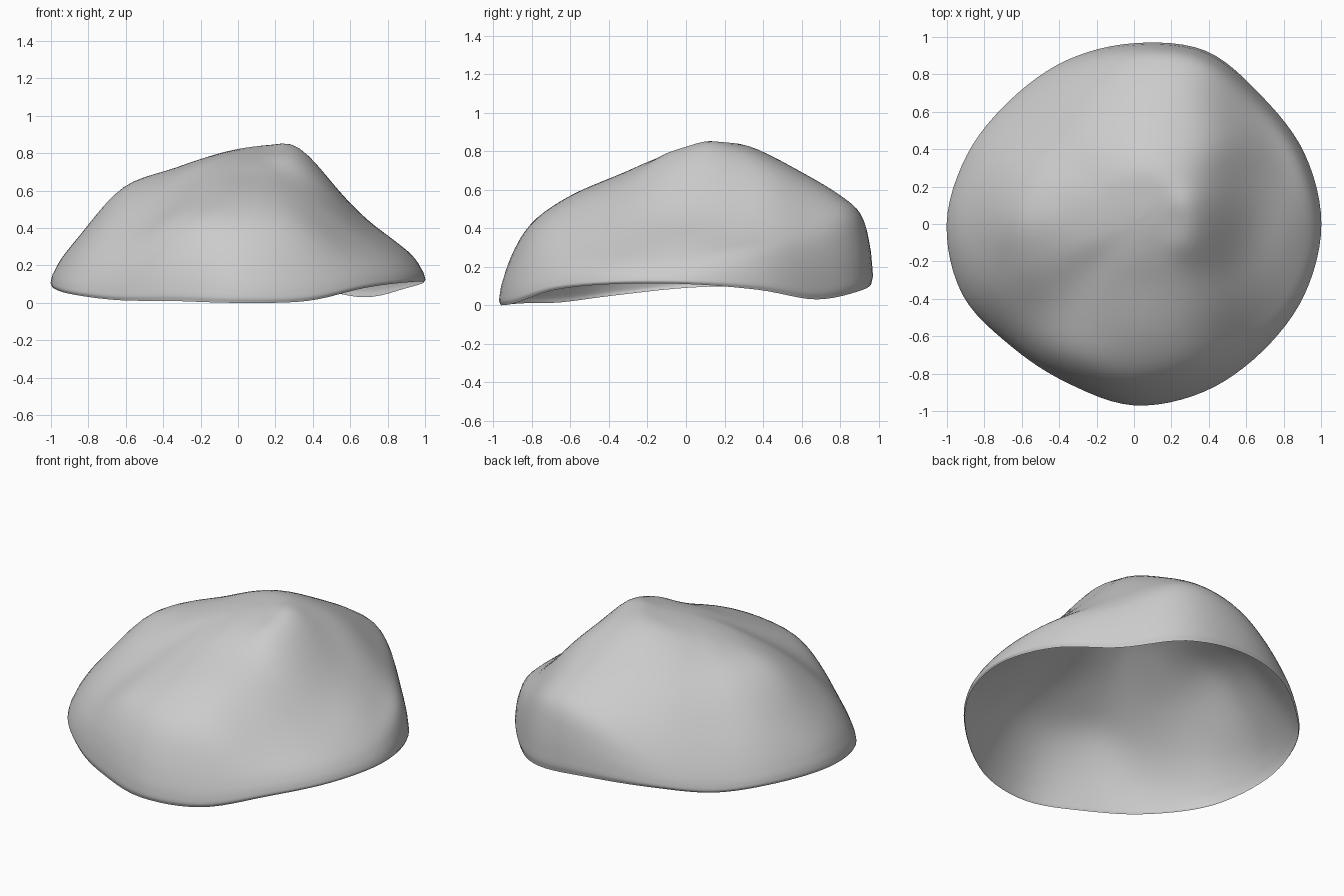
import bpy, bmesh, math
from mathutils import Vector

if "Cube" in bpy.data.objects:
    bpy.data.objects.remove(bpy.data.objects["Cube"])

# Sixteen profiles, counter-clockwise from +x:
# outline radius, rim height, then heights at 35, 62, 84 and 96 % of the radius
PROFILES = [
    (1.00, .11, .80, .49, .33, .22),
    (.985, .08, .84, .57, .37, .28),
    (.965, .03, .84, .70, .48, .32),
    (1.00, .08, .83, .70, .57, .45),
    (.965, .125, .81, .68, .54, .41),
    (.945, .125, .78, .64, .45, .28),
    (.935, .09, .75, .61, .38, .21),
    (.965, .10, .73, .62, .39, .22),
    (1.00, .09, .71, .62, .37, .22),
    (.99, .05, .69, .56, .36, .19),
    (.925, .015, .67, .52, .35, .19),
    (.92, .01, .68, .56, .44, .25),
    (.968, .00, .68, .57, .42, .21),
    (.97, .01, .69, .57, .41, .19),
    (.965, .08, .71, .54, .33, .20),
    (.985, .11, .76, .49, .31, .21),
]
FRACTIONS = (.175, .35, .62, .84, .96, 1.0, .994)
APEX = Vector((0, 0, .80))
N = len(PROFILES)
AROUND, STEPS = 6, 5        # subdivisions between control points


def spline(a, b, c, d, t):
    """Smooth curve through b and c."""
    return .5 * (2 * b + (c - a) * t + (2 * a - 5 * b + 4 * c - d) * t * t
                 + (3 * b - a - 3 * c + d) * t ** 3)


def crown_height(i):
    """Evenly blended height halfway between the apex and the first ring."""
    mean = sum(p[2] for p in PROFILES) / N
    z = sum(p[2] * .75 / (1.25 - math.cos(2 * math.pi * (i - j) / N))
            for j, p in enumerate(PROFILES)) / N
    return z + .75 * (APEX.z - mean)


# Control points of each radial profile, down to the steep rim
control = []
for i, (radius, rim, *heights) in enumerate(PROFILES):
    ang = 2 * math.pi * i / N
    zs = [crown_height(i)] + heights + [rim + .22 * (heights[-1] - rim), rim]
    control.append([Vector((radius * f * math.cos(ang), radius * f * math.sin(ang), z))
                    for f, z in zip(FRACTIONS, zs)])

# Smooth the profiles around the rock
spokes = []
for i in range(N):
    for s in range(AROUND):
        spokes.append([spline(*(control[(i + k) % N][j] for k in (-1, 0, 1, 2)), s / AROUND)
                       for j in range(len(FRACTIONS))])

# Smooth each profile from the top to the rim and skin the open shell
bm = bmesh.new()
top = bm.verts.new(APEX)
count = len(spokes)
grid = []
for i, spoke in enumerate(spokes):
    opposite = spokes[(i + count // 2) % count][0]
    pts = [opposite, APEX] + spoke + [2 * spoke[-1] - spoke[-2]]
    column = []
    for j in range(1, len(pts) - 2):
        for s in range(1, STEPS + 1):
            column.append(bm.verts.new(spline(*pts[j - 1:j + 3], s / STEPS)))
    grid.append(column)
for i in range(count):
    a, b = grid[i], grid[(i + 1) % count]
    bm.faces.new((top, a[0], b[0]))
    for j in range(len(a) - 1):
        bm.faces.new((a[j], a[j + 1], b[j + 1], b[j]))

# Even out small ripples inside the shell, leaving the rim as it is
inner = [v for column in grid for v in column[:-8]] + [top]
for _ in range(4):
    bmesh.ops.smooth_vert(bm, verts=inner, factor=.5,
                          use_axis_x=True, use_axis_y=True, use_axis_z=True)
for f in bm.faces:
    f.smooth = True

mesh = bpy.data.meshes.new("rock_shell")
bm.to_mesh(mesh)
bm.free()
rock = bpy.data.objects.new("rock_shell", mesh)
bpy.context.collection.objects.link(rock)
